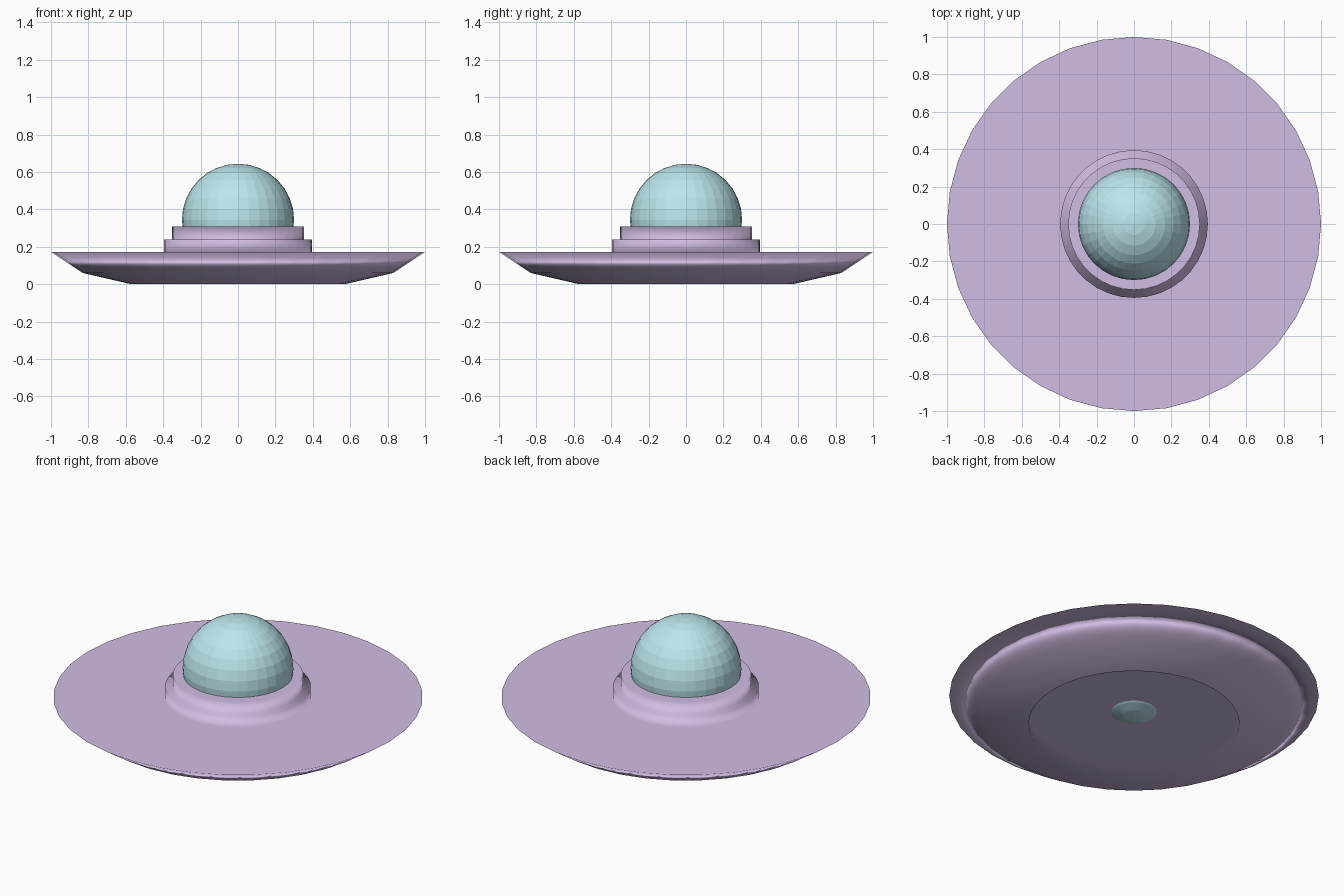
import bpy, bmesh
from math import cos, sin, tau

if "Cube" in bpy.data.objects:
    bpy.data.objects.remove(bpy.data.objects["Cube"])

SIDES = 36


def material(name, rgb):
    m = bpy.data.materials.new(name)
    m.diffuse_color = (*rgb, 1)
    m.use_nodes = True
    m.node_tree.nodes["Principled BSDF"].inputs["Base Color"].default_value = m.diffuse_color
    return m


def add_object(name, bm, mat):
    bmesh.ops.recalc_face_normals(bm, faces=bm.faces)
    mesh = bpy.data.meshes.new(name)
    bm.to_mesh(mesh)
    bm.free()
    mesh.materials.append(mat)
    obj = bpy.data.objects.new(name, mesh)
    bpy.context.collection.objects.link(obj)
    return obj


purple = material("purple", (0.64, 0.51, 0.77))
teal = material("teal", (0.50, 0.79, 0.85))

# Saucer: recessed underside, sloping hull, flat deck and two collar steps
profile = [(0.57, 0.072), (0.57, 0.0), (0.83, 0.06), (1.0, 0.173),
           (0.395, 0.173), (0.395, 0.238), (0.352, 0.238), (0.352, 0.308)]
DECK = 3  # profile spans from here on are the smooth upper surface
bm = bmesh.new()
rings = [[bm.verts.new((r * cos(tau * i / SIDES), r * sin(tau * i / SIDES), z))
          for i in range(SIDES)] for r, z in profile]
for k, (a, b) in enumerate(zip(rings, rings[1:])):
    for i in range(SIDES):
        j = (i + 1) % SIDES
        bm.faces.new((a[i], a[j], b[j], b[i])).smooth = k >= DECK
bm.faces.new(rings[0])
bm.faces.new(rings[-1]).smooth = True
saucer = add_object("saucer_hull", bm, purple)

# Large flat faces dominate the shading of the soft collar steps
wn = saucer.modifiers.new("weighted_normals", 'WEIGHTED_NORMAL')
wn.mode = 'FACE_AREA'
wn.weight = 100

# Dome: full faceted ball whose bottom pokes into the underside recess
bm = bmesh.new()
bmesh.ops.create_uvsphere(bm, u_segments=32, v_segments=16, radius=0.3)
dome = add_object("cockpit_dome", bm, teal)
dome.location.z = 0.344
